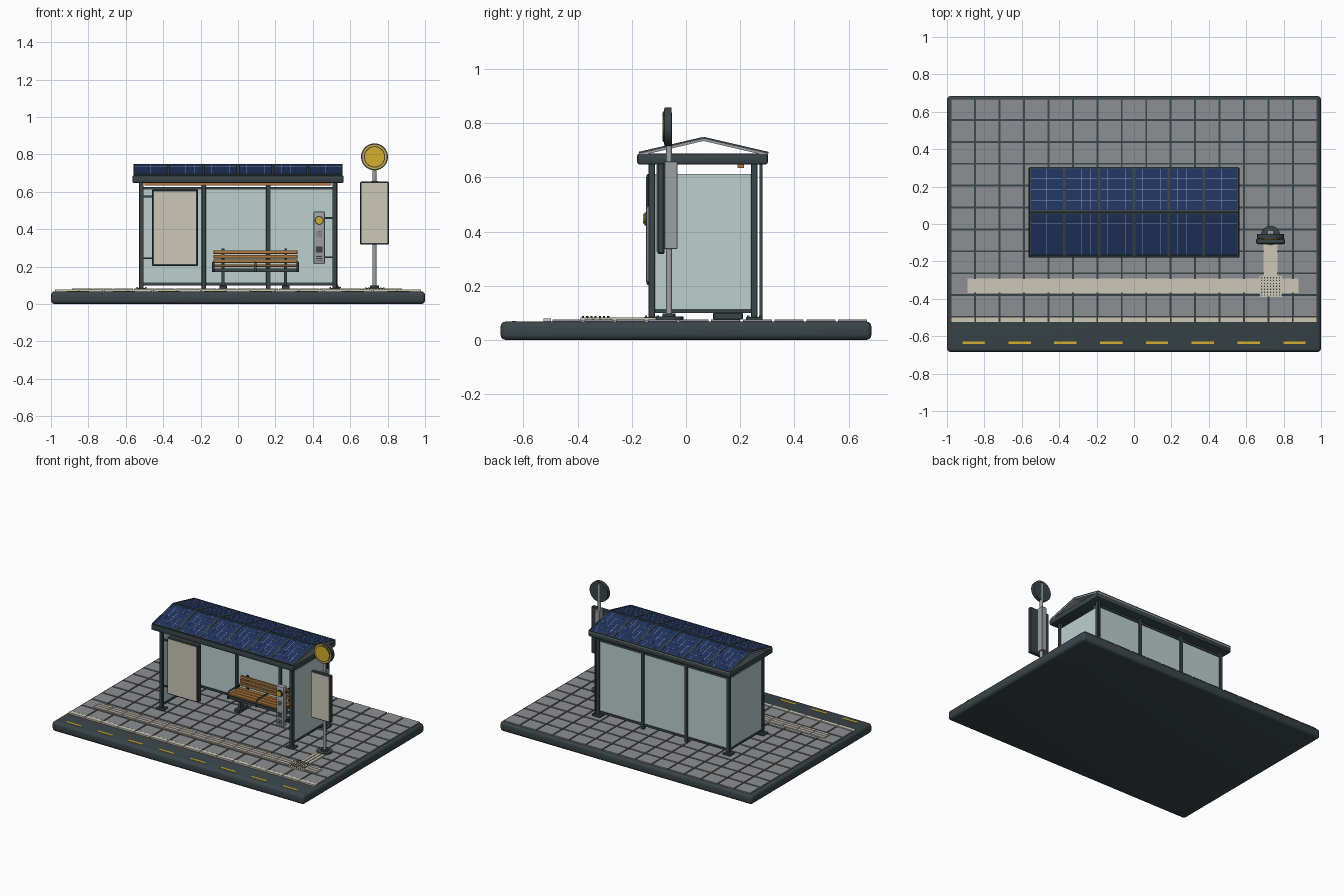
import bpy, bmesh, math
from mathutils import Matrix, Vector

old = bpy.data.objects.get("Cube")
if old:
    bpy.data.objects.remove(old, do_unlink=True)


def material(name, rgb):
    lin = [((c / 255 + 0.055) / 1.055) ** 2.4 for c in rgb] + [1]
    m = bpy.data.materials.new(name)
    m.diffuse_color = lin
    m.use_nodes = True
    m.node_tree.nodes["Principled BSDF"].inputs["Base Color"].default_value = lin
    return m


DARK = material("dark metal", (58, 69, 73))
PAVING = material("paving grey", (141, 143, 146))
CREAM = material("cream", (204, 200, 184))
GLASS = material("pale glass", (188, 208, 206))
NAVY = material("solar navy", (32, 52, 94))
CELL = material("cell line blue", (130, 152, 184))
WOOD = material("wood", (176, 120, 62))
YELLOW = material("yellow", (212, 174, 46))
STEEL = material("steel grey", (158, 161, 164))


def boxes(name, spans, mat, bevel=0, segments=1, matrix=None):
    """One object from boxes given as (x0, x1, y0, y1, z0, z1)."""
    bm = bmesh.new()
    for x0, x1, y0, y1, z0, z1 in spans:
        place = Matrix.Translation(((x0 + x1) / 2, (y0 + y1) / 2, (z0 + z1) / 2))
        size = Matrix.Diagonal((x1 - x0, y1 - y0, z1 - z0, 1))
        bmesh.ops.create_cube(bm, size=1, matrix=place @ size)
    if bevel:
        bmesh.ops.bevel(bm, geom=bm.edges[:], offset=bevel, segments=segments,
                        profile=0.5, affect='EDGES')
    if matrix:
        bm.transform(matrix)
    return finish(name, bm, mat, smooth=segments > 1)


def discs(name, spots, radius, depth, mat, axis='Z', sides=32):
    """One object from equal cylinders centred on the given points."""
    bm = bmesh.new()
    turn = Matrix.Rotation(math.pi / 2, 4, 'X') if axis == 'Y' else Matrix()
    for p in spots:
        bmesh.ops.create_cone(bm, cap_ends=True, segments=sides, radius1=radius, radius2=radius,
                              depth=depth, matrix=Matrix.Translation(p) @ turn)
    return finish(name, bm, mat, smooth=sides > 8)


def finish(name, bm, mat, smooth=False):
    me = bpy.data.meshes.new(name)
    bm.to_mesh(me)
    bm.free()
    me.materials.append(mat)
    ob = bpy.data.objects.new(name, me)
    bpy.context.collection.objects.link(ob)
    if smooth:
        bpy.ops.object.select_all(action='DESELECT')
        ob.select_set(True)
        bpy.context.view_layer.objects.active = ob
        bpy.ops.object.shade_smooth_by_angle(angle=math.radians(40))
    return ob


def tube(name, points, radius, mat):
    cu = bpy.data.curves.new(name, 'CURVE')
    cu.dimensions = '3D'
    cu.bevel_depth = radius
    cu.bevel_resolution = 2
    cu.use_fill_caps = True
    sp = cu.splines.new('POLY')
    sp.points.add(len(points) - 1)
    for p, co in zip(sp.points, points):
        p.co = (*co, 1)
    cu.materials.append(mat)
    bpy.context.collection.objects.link(bpy.data.objects.new(name, cu))


# Ground slab with road, paving, kerb
boxes("ground_slab", [(-1, 1, -.685, .685, 0, .068)], DARK, .02, 3)
cols, rows, gap = 15, 10, .005
w, d = 1.96 / cols, 1.17 / rows
boxes("paving_tiles", [(-.98 + i * w + gap, -.98 + (i + 1) * w - gap,
                        -.497 + j * d + gap, -.497 + (j + 1) * d - gap, .06, .076)
                       for i in range(cols) for j in range(rows)], PAVING)
boxes("kerb_stones", [(-.98 + i * w + .002, -.98 + (i + 1) * w - .002, -.526, -.498, .055, .079)
                      for i in range(cols)], CREAM)
boxes("road_dashes", [(x - .06, x + .06, -.642, -.627, .066, .0695)
                      for x in (-.857 + .245 * i for i in range(8))], YELLOW)

# Tactile guide path
n = 16
step = 1.77 / n
boxes("guide_bars", [(-.89 + i * step + .002, -.89 + (i + 1) * step - .002, y - .01, y + .01, .07, .083)
                     for i in range(n) for y in (-.304, -.33, -.356)], CREAM)
boxes("guide_base", [(-.89, .88, -.368, -.292, .07, .078)], CREAM)
boxes("guide_branch", [(x - .01, x + .01, -.28, -.11, .07, .083) for x in (.704, .73, .756)], CREAM)
boxes("guide_branch_base", [(.692, .768, -.28, -.11, .07, .078)], CREAM)
boxes("guide_junction", [(.67, .79, -.39, -.278, .07, .0835)], CREAM)
discs("junction_studs", [(.682 + .016 * i, -.38 + .0155 * j, .085) for i in range(7) for j in range(7)],
      .004, .005, DARK, sides=8)

# Shelter frame
FRONT, BACK, SIDE = -.126, .252, .516
p = .012
corners = [(x, y) for x in (-SIDE, SIDE) for y in (FRONT, BACK)]
posts = corners + [(-.183, BACK), (.163, BACK)]
boxes("shelter_posts", [(x - p, x + p, y - p, y + p, .07, .655) for x, y in posts], DARK, .002)
boxes("post_feet", [(x - .03, x + .03, y - .03, y + .03, .07, .085) for x, y in corners], DARK, .003)
discs("foot_bolts", [(x + a, y + b, .087) for x, y in corners for a in (-.022, .022) for b in (-.022, .022)],
      .004, .006, STEEL, sides=6)
boxes("back_rails", [(-SIDE, SIDE, BACK - .01, BACK + .01, z, z + .015) for z in (.1, .612)], DARK)
boxes("side_rails", [(x - .008, x + .008, FRONT, BACK, .1, .114) for x in (-SIDE, SIDE)], DARK)

# Glazing
boxes("back_glass", [(-SIDE, SIDE, BACK - .004, BACK + .004, .11, .615)], GLASS)
boxes("side_glass", [(x - .004, x + .004, FRONT, BACK, .11, .612) for x in (-SIDE, SIDE)], GLASS)

# Roof slab and ceiling strip
boxes("roof_slab", [(-.565, .565, -.18, .302, .648, .688)], DARK, .008, 2)
boxes("ceiling_strip", [(-.5, .5, .19, .215, .634, .65)], WOOD)

# Pitched solar roof: each slope is built flat, then tilted
run, rise, mid = .2375, .055, .065
length, tilt = math.hypot(run, rise), math.atan2(rise, run)
pw = 1.12 / 6
h = length / 2
for side, label in ((-1, "front"), (1, "back")):
    M = Matrix.Translation((0, mid + side * run / 2, .711)) @ Matrix.Rotation(-side * tilt, 4, 'X')
    boxes(label + "_solar_backing", [(-.56, .56, -h, h, -.004, .004)], STEEL, matrix=M)
    boxes(label + "_solar_panels", [(-.56 + i * pw + .007, -.56 + (i + 1) * pw - .007, -h + .007, h - .007, .003, .009)
                                    for i in range(6)], NAVY, matrix=M)
    bars = [(-.56 + i * pw - .007, -.56 + i * pw + .007, -h, h, .003, .011) for i in range(1, 6)]
    bars += [(-.56, -.551, -h, h, .003, .011), (.551, .56, -h, h, .003, .011)]
    bars += [(-.56, .56, -h, -h + .008, .003, .011), (-.56, .56, h - .008, h, .003, .011)]
    boxes(label + "_solar_frame", bars, DARK, matrix=M)
    lines = []
    for i in range(6):
        x = -.56 + i * pw
        lines += [(x + .01, x + pw - .01, t * h - .001, t * h + .001, .008, .0096) for t in (-.5, 0, .5)]
        lines += [(x + pw * t - .0008, x + pw * t + .0008, -h + .01, h - .01, .008, .0096)
                  for t in (.25, .5, .75)]
    boxes(label + "_cell_lines", lines, CELL, matrix=M)
boxes("roof_ridge", [(-.56, .56, mid - .007, mid + .007, .737, .747)], DARK)

# Drain pipe
tube("drain_pipe", [(.525, .277, .66), (.525, .277, .11), (.532, .277, .092), (.548, .277, .084)], .006, DARK)

# Poster case on the front left of the opening
boxes("poster_case", [(-.46, -.214, -.145, -.108, .203, .612)], DARK, .004)
boxes("poster_faces", [(-.45, -.224, -.148, -.144, .213, .602), (-.45, -.224, -.109, -.105, .213, .602)], CREAM)
boxes("poster_brackets", [(-SIDE, -.45, -.131, -.121, z, z + .01) for z in (.24, .57)], DARK)

# Help point
boxes("help_point", [(.404, .464, -.145, -.108, .213, .495)], STEEL, .006, 2)
boxes("help_brackets", [(.46, SIDE, -.131, -.121, z, z + .01) for z in (.245, .455)], DARK)
discs("button_ring", [(.434, -.148, .447)], .024, .01, DARK, 'Y')
discs("call_button", [(.434, -.153, .447)], .018, .012, YELLOW, 'Y')
discs("speaker_holes", [(.434 + .011 * i, -.1455, .375 + .011 * j) for i in (-1, 0, 1) for j in (-1, 0, 1)],
      .0035, .004, DARK, 'Y', 8)
boxes("help_screen", [(.416, .452, -.148, -.144, .275, .308)], DARK)
boxes("help_slots", [(.418, .45, -.147, -.144, z, z + .004) for z in (.232, .242, .252)], DARK)

# Bench
boxes("seat_slats", [(-.13, .317, y, y + .028, .198, .212) for y in (.075, .108, .141, .174)], WOOD, .002)
boxes("back_slats", [(-.13, .317, .203 + k * .004, .215 + k * .004, z, z + .02)
                     for k, z in enumerate((.219, .243, .267))], WOOD, .002)
bench_x = (-.08, .255)
boxes("bench_supports", [(x - .007, x + .007, .215, .229, .18, .296) for x in bench_x], DARK)
boxes("bench_legs", [(x - .008, x + .008, .13, .165, .08, .2) for x in bench_x], DARK)
boxes("bench_feet", [(x - .02, x + .02, .1, .21, .075, .1) for x in bench_x], DARK, .003)
boxes("bench_beams", [(-.13, .317, y, y + .014, .172, .19) for y in (.08, .185)], DARK)
for i, x in enumerate((-.132, .093, .319)):
    tube("armrest_%d" % i, [(x, .2, .18), (x, .2, .222), (x, .09, .222), (x, .076, .21), (x, .076, .172)], .006, DARK)

# Stop pole with timetable and round sign
PX, PY = .73, -.062
discs("pole_foot", [(PX, PY, .079)], .052, .014, DARK)
discs("pole_collar", [(PX, PY, .09)], .024, .016, DARK)
discs("stop_pole", [(PX, PY, .46)], .011, .76, STEEL)
boxes("timetable_case", [(.653, .807, -.106, -.08, .318, .654)], DARK, .004)
boxes("timetable_face", [(.66, .8, -.109, -.105, .326, .646)], CREAM)
boxes("timetable_spine", [(PX - .018, PX + .018, -.08, -.032, .335, .658)], STEEL, .002)
discs("sign_rim", [(PX, -.066, .787)], .072, .026, DARK, 'Y', 40)
for label, r, y, mat in (("outer", .065, -.08, YELLOW), ("ring", .057, -.082, DARK), ("center", .052, -.084, YELLOW)):
    discs("sign_" + label, [(PX, y, .787)], r, .004, mat, 'Y', 40)
